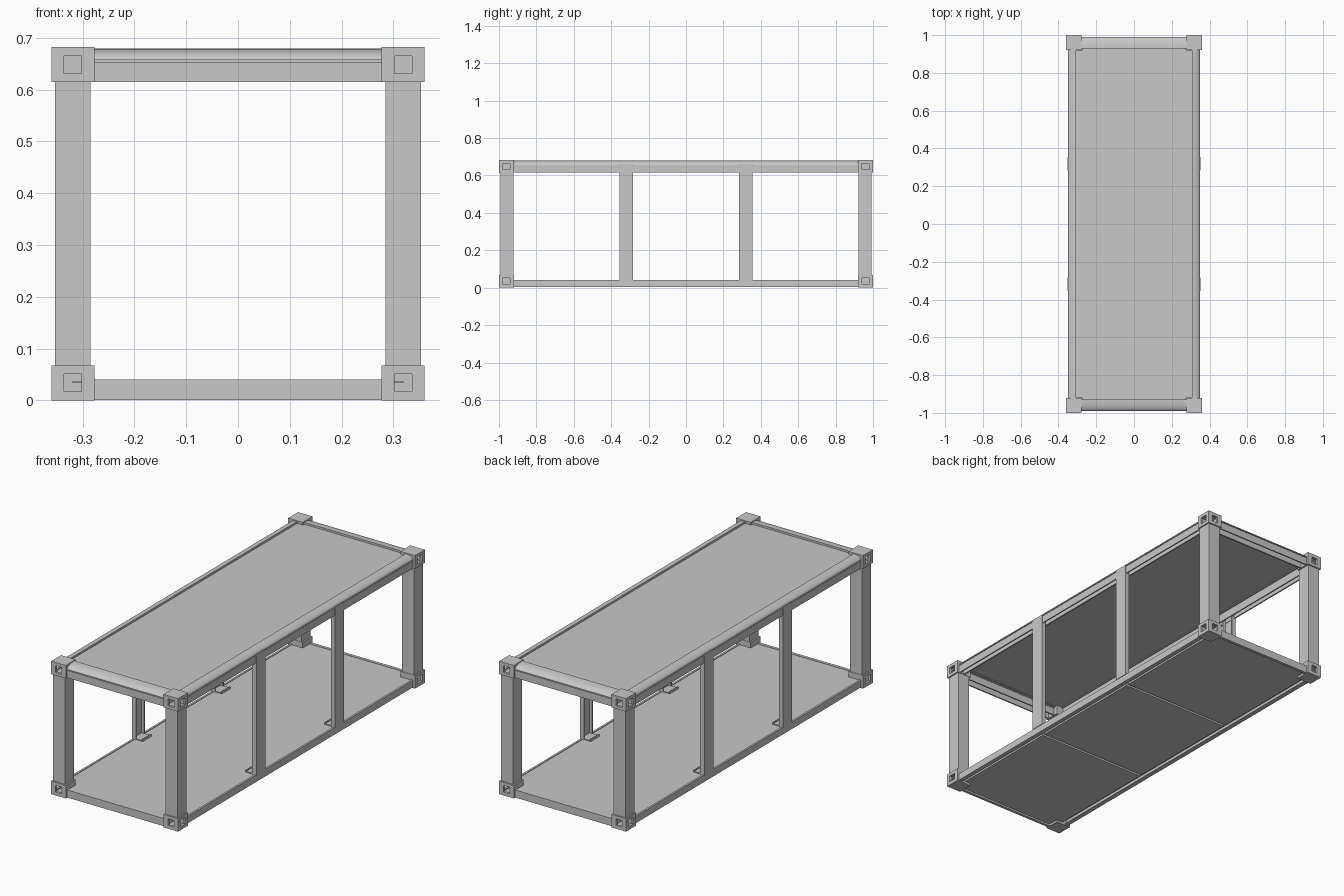
import bpy, bmesh, math
from mathutils import Vector

cube = bpy.data.objects.get("Cube")
if cube:
    bpy.data.objects.remove(cube, do_unlink=True)

HEIGHT = 0.682
MID = HEIGHT / 2

grey = bpy.data.materials.new("frame_grey")
grey.use_nodes = True
colour = (0.58, 0.58, 0.58, 1)
grey.diffuse_color = colour
grey.node_tree.nodes["Principled BSDF"].inputs["Base Color"].default_value = colour


def add_box(bm, lo, hi):
    """Axis-aligned box between two corners."""
    lo, hi = Vector(lo), Vector(hi)
    for v in bmesh.ops.create_cube(bm, size=1)["verts"]:
        v.co = (lo + hi) / 2 + Vector(a * b for a, b in zip(v.co, hi - lo))


def add_prism(bm, profile, half, along):
    """Closed (offset, z) profile swept from -half to half along x or y."""
    place = (lambda a, t, z: (a, t, z)) if along == "y" else (lambda a, t, z: (t, a, z))
    ends = [[bm.verts.new(place(a, t, z)) for a, z in profile] for t in (-half, half)]
    bm.faces.new(ends[0])
    bm.faces.new(ends[1])
    for i in range(len(profile)):
        j = (i + 1) % len(profile)
        bm.faces.new((ends[0][i], ends[0][j], ends[1][j], ends[1][i]))


def make(name, bm, mirror="", cutters=(), smooth=False):
    """Make an object, cut it, mirror it about the model's centre and bake."""
    bmesh.ops.recalc_face_normals(bm, faces=bm.faces)
    bmesh.ops.translate(bm, verts=bm.verts, vec=(0, 0, -MID))
    mesh = bpy.data.meshes.new(name)
    bm.to_mesh(mesh)
    bm.free()
    obj = bpy.data.objects.new(name, mesh)
    obj.location.z = MID
    bpy.context.collection.objects.link(obj)
    for cutter in cutters:
        mod = obj.modifiers.new("cut", "BOOLEAN")
        mod.operation, mod.object, mod.solver = "DIFFERENCE", cutter, "EXACT"
    if mirror:
        mod = obj.modifiers.new("mirror", "MIRROR")
        mod.use_axis = ["x" in mirror, "y" in mirror, "z" in mirror]
        mod.use_mirror_merge = False
    if obj.modifiers:
        bpy.context.view_layer.update()
        graph = bpy.context.evaluated_depsgraph_get()
        obj.data = bpy.data.meshes.new_from_object(obj.evaluated_get(graph))
        obj.modifiers.clear()
    obj.data.materials.clear()
    obj.data.materials.append(grey)
    if smooth:
        bpy.ops.object.select_all(action="DESELECT")
        obj.select_set(True)
        bpy.context.view_layer.objects.active = obj
        bpy.ops.object.shade_smooth_by_angle(angle=math.radians(35))
    return obj


def boxes(name, corners, mirror="", cutters=()):
    bm = bmesh.new()
    for lo, hi in corners:
        add_box(bm, lo, hi)
    return make(name, bm, mirror, cutters)


# Hollow corner blocks with square openings on the two outer sides
cutters = [
    boxes("block_cavity", [((0.289, 0.932, 0.010), (0.348, 0.988, 0.057))]),
    boxes("end_opening", [((0.302, 0.960, 0.017), (0.336, 1.050, 0.051))]),
    boxes("side_opening", [((0.320, 0.942, 0.0171), (0.400, 0.980, 0.0509))]),
]
boxes("corner_blocks", [((0.277, 0.92, 0), (0.36, 1, 0.067))], "xyz", cutters)
for cutter in cutters:
    bpy.data.objects.remove(cutter, do_unlink=True)

# Corner posts
boxes("corner_posts", [((0.285, 0.922, 0.066), (0.353, 0.993, 0.616))], "xy")

# Side posts: shallow channels open to the inside
boxes("side_posts", [
    ((0.346, 0.283, 0.04), (0.353, 0.356, 0.66)),
    ((0.330, 0.283, 0.04), (0.346, 0.289, 0.66)),
    ((0.330, 0.350, 0.04), (0.346, 0.356, 0.66)),
], "xy")

# Bent foot plates under the side posts
boxes("post_feet", [
    ((0.292, 0.285, 0.041), (0.346, 0.355, 0.046)),
    ((0.292, 0.285, 0.046), (0.296, 0.355, 0.053)),
], "xy")


def top_rail(name, inner, leg, outer, half, along, mirror):
    """Downward channel, a shadow groove, and a cap rounded to the outside."""
    bm = bmesh.new()
    wall = 0.007
    add_prism(bm, [(outer, 0.615), (outer, 0.653), (leg, 0.653), (leg, 0.615),
                   (leg + wall, 0.615), (leg + wall, 0.646),
                   (outer - wall, 0.646), (outer - wall, 0.615)], half, along)
    add_prism(bm, [(inner + wall, 0.652), (outer - wall, 0.652),
                   (outer - wall, 0.658), (inner + wall, 0.658)], half, along)
    arc = [(inner + (outer - inner) * math.cos(math.pi / 2 * i / 10),
            0.657 + 0.022 * math.sin(math.pi / 2 * i / 10)) for i in range(11)]
    add_prism(bm, arc + [(inner, 0.657)], half, along)
    make(name, bm, mirror, smooth=True)


# Top rails
top_rail("top_side_rails", 0.308, 0.315, 0.350, 0.921, "y", "x")
top_rail("top_end_rails", 0.930, 0.940, 0.990, 0.278, "x", "y")

# Bottom rails: side channels with a lower lip, and plain end rails
boxes("bottom_side_rails", [
    ((0.340, -0.921, 0.005), (0.350, 0.921, 0.041)),
    ((0.328, -0.921, 0.005), (0.340, 0.921, 0.010)),
], "x")
boxes("bottom_end_rails", [((-0.278, 0.975, 0.001), (0.278, 0.990, 0.040))], "y")

# Floor sheet, reaching a little way into the corner blocks
boxes("floor", [((-0.342, -0.921, 0.033), (0.342, 0.921, 0.038)),
                ((-0.320, -0.955, 0.0345), (0.320, 0.955, 0.0365)),
                ((-0.277, -0.980, 0.033), (0.277, 0.980, 0.038))])

# Three underfloor panels with narrow gaps between them
boxes("underfloor_panels", [
    ((-0.312, -0.314, 0.010), (0.312, 0.314, 0.033)),
    ((-0.312, 0.326, 0.010), (0.312, 0.919, 0.033)),
    ((-0.312, -0.919, 0.010), (0.312, -0.326, 0.033)),
])
boxes("underfloor_ends", [((-0.276, 0.919, 0.010), (0.276, 0.976, 0.033))], "y")

# Roof sheet
boxes("roof", [((-0.312, -0.919, 0.661), (0.312, 0.919, 0.669)),
               ((-0.276, -0.935, 0.661), (0.276, 0.935, 0.669))])
